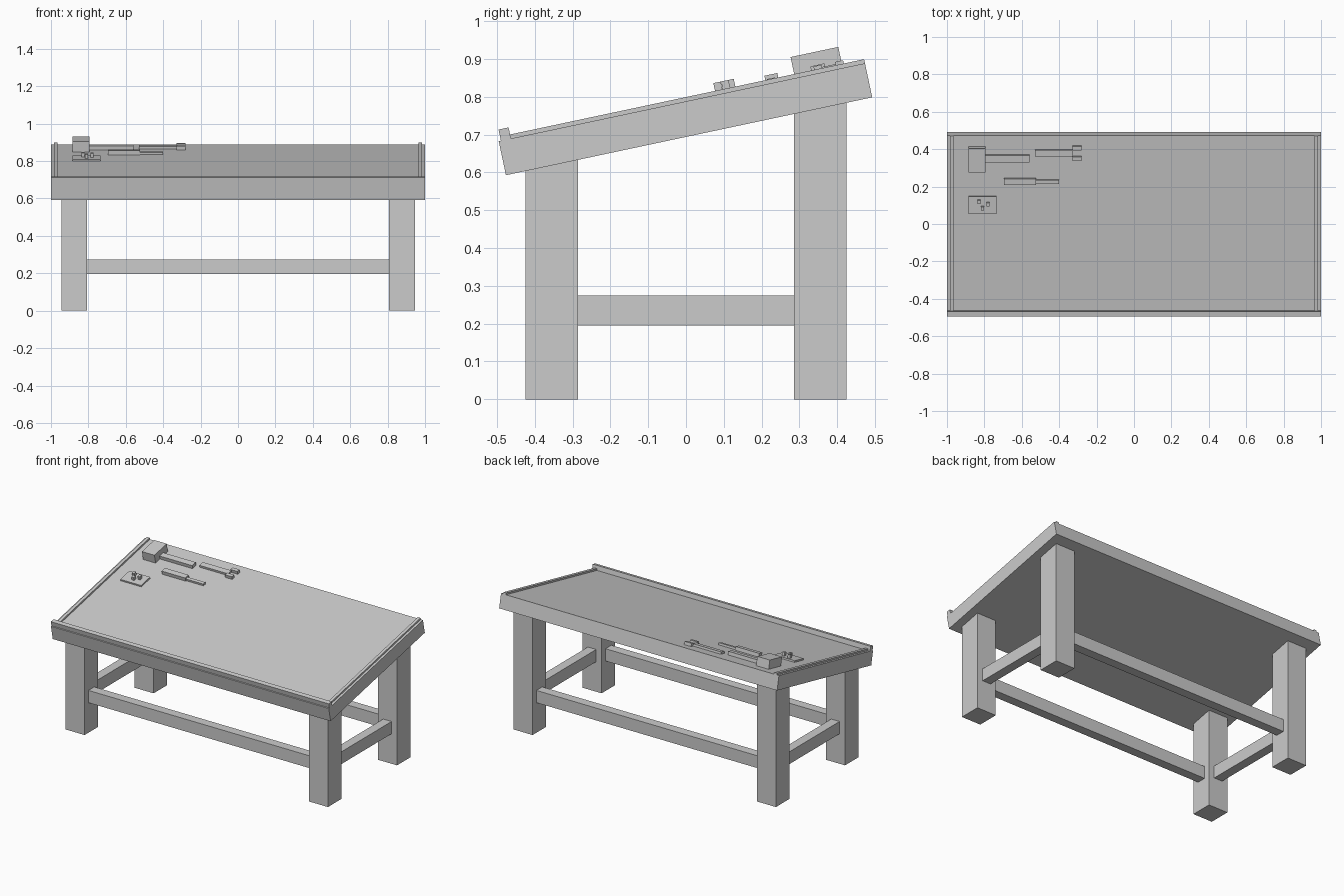
import bpy
import math
from mathutils import Matrix, Vector

if "Cube" in bpy.data.objects:
    bpy.data.objects.remove(bpy.data.objects["Cube"])

grey = bpy.data.materials.new("plain grey")
grey.diffuse_color = (0.6, 0.6, 0.6, 1)
grey.use_nodes = True
grey.node_tree.nodes["Principled BSDF"].inputs["Base Color"].default_value = grey.diffuse_color

# frame of the sloping desk surface: x across, y up the slope, z off the surface
SLOPE = Matrix.Translation((0, -0.011, 0.7855)) @ Matrix.Rotation(math.radians(12), 4, 'X')


def box(name, x, y, z, frame=Matrix.Identity(4)):
    """Box from (min, max) ranges, placed in the given frame."""
    bpy.ops.mesh.primitive_cube_add(size=1)
    ob = bpy.context.object
    ob.name = name
    size = Vector([b - a for a, b in (x, y, z)])
    mid = Vector([(a + b) / 2 for a, b in (x, y, z)])
    ob.data.transform(Matrix.Translation(mid) @ Matrix.Diagonal(size).to_4x4())
    ob.matrix_world = frame
    ob.data.materials.append(grey)
    return ob


def span(side, a, b):
    return tuple(sorted((side * a, side * b)))


# sloping top with front lip
box("table_top", (-1, 1), (-0.495, 0.495), (-0.092, 0), SLOPE)
box("front_lip", (-1, 1), (-0.489, -0.462), (0, 0.03), SLOPE)

for s, label in ((-1, "left"), (1, "right")):
    # side rails, legs and side stretchers
    box(label + "_rail", span(s, 0.965, 0.985), (-0.462, 0.495), (0, 0.011), SLOPE)
    box(label + "_front_leg", span(s, 0.807, 0.945), (-0.425, -0.285), (0, 0.66))
    box(label + "_back_leg", span(s, 0.807, 0.945), (0.285, 0.425), (0, 0.81))
    box(label + "_stretcher", span(s, 0.846, 0.906), (-0.285, 0.285), (0.195, 0.275))

# long stretchers
for s, label in ((-1, "front"), (1, "back")):
    box(label + "_stretcher", (-0.807, 0.807), span(s, 0.325, 0.385), (0.195, 0.275))

# mallet
box("mallet_head", (-0.885, -0.795), (0.306, 0.435), (0, 0.057), SLOPE)
box("mallet_handle", (-0.795, -0.56), (0.352, 0.39), (0, 0.022), SLOPE)

# wrench
box("wrench_bar", (-0.53, -0.325), (0.382, 0.418), (0, 0.014), SLOPE)
box("wrench_upper_jaw", (-0.33, -0.28), (0.418, 0.44), (0, 0.02), SLOPE)
box("wrench_lower_jaw", (-0.33, -0.28), (0.36, 0.382), (0, 0.02), SLOPE)

# chisel
box("chisel_handle", (-0.695, -0.525), (0.228, 0.263), (0, 0.023), SLOPE)
box("chisel_blade", (-0.525, -0.40), (0.233, 0.254), (0, 0.013), SLOPE)

# tray with three nails
box("nail_tray", (-0.885, -0.735), (0.068, 0.163), (0, 0.01), SLOPE)
for x, y in ((-0.83, 0.137), (-0.78, 0.123), (-0.81, 0.102)):
    box("nail", (x - 0.008, x + 0.008), (y - 0.01, y + 0.01), (0.01, 0.032), SLOPE)
